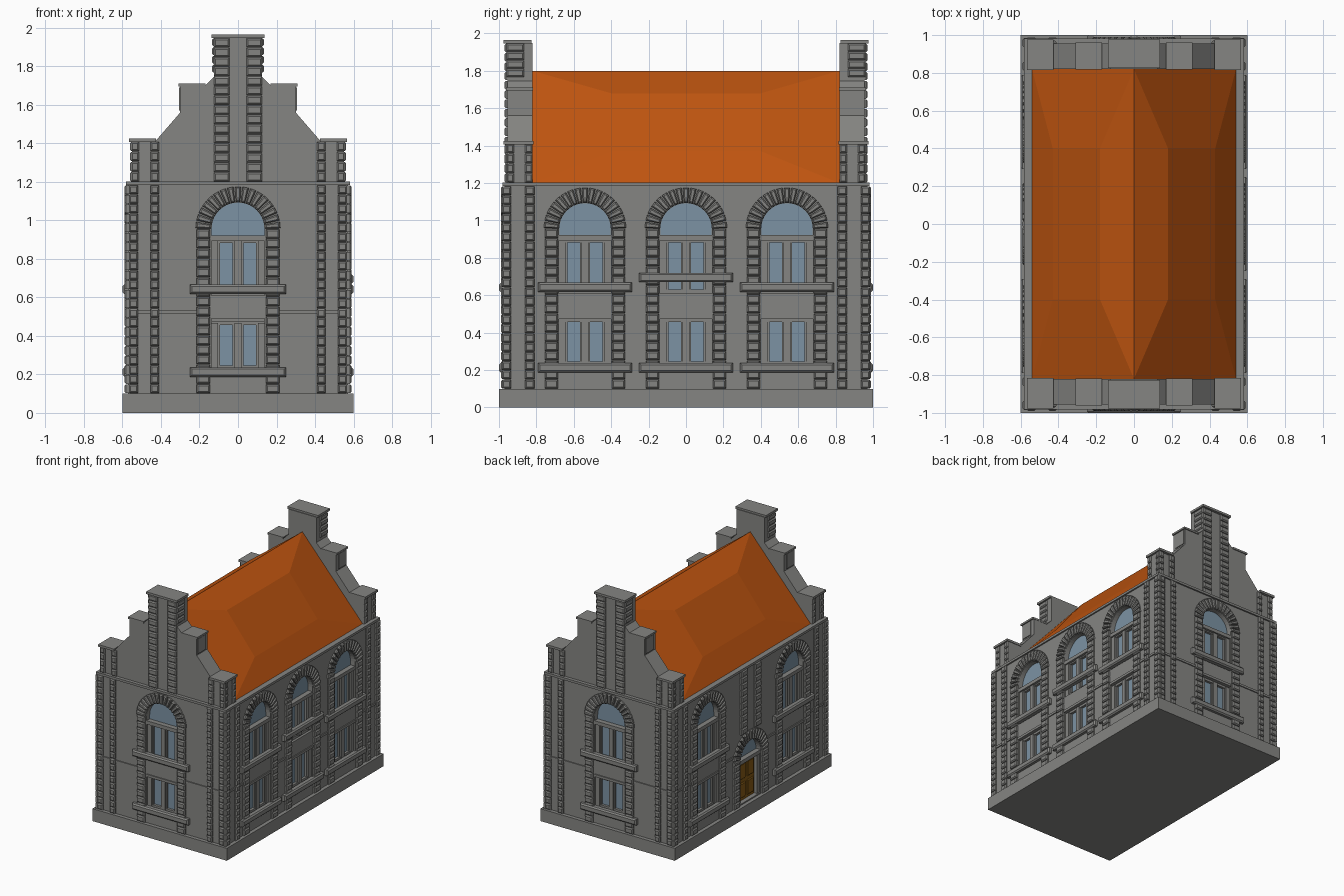
import bpy, bmesh, math
from mathutils import Matrix, Vector

if "Cube" in bpy.data.objects:
    bpy.data.objects.remove(bpy.data.objects["Cube"])

WX, WY = 0.57, 0.97          # wall faces


def material(name, c):
    m = bpy.data.materials.new(name)
    m.diffuse_color = (*c, 1)
    m.use_nodes = True
    m.node_tree.nodes["Principled BSDF"].inputs["Base Color"].default_value = m.diffuse_color
    return m


STONE = material("grey_stone", (0.235, 0.235, 0.225))
ROOF = material("orange_tile", (0.52, 0.09, 0.005))
GLASS = material("blue_glass", (0.2, 0.29, 0.37))
WOOD = material("brown_wood", (0.24, 0.105, 0.008))
parts = {}


def part(name, mat):
    """One growing mesh per named part."""
    return parts.setdefault(name, (bmesh.new(), mat))[0]


def prism(bm, M, outer, d0, d1, inner=None, c=0.0):
    """Outline in (u, z) pushed outwards from d0 to d1, with an optional chamfered front."""
    rings = [(outer, d0), (outer, d1 - c if inner else d1)]
    if inner:
        rings.append((inner, d1))
    vs = [[bm.verts.new(M @ Vector((u, d, z))) for u, z in o] for o, d in rings]
    n = len(outer)
    for a, b in zip(vs, vs[1:]):
        for i in range(n):
            bm.faces.new((a[i], a[(i + 1) % n], b[(i + 1) % n], b[i]))
    bm.faces.new(vs[0])
    bm.faces.new(vs[-1])


def rect(u0, u1, z0, z1):
    return [(u0, z0), (u1, z0), (u1, z1), (u0, z1)]


def box(bm, M, u0, u1, z0, z1, d0, d1, c=0.0):
    u0, u1 = min(u0, u1), max(u0, u1)
    inner = rect(u0 + c, u1 - c, z0 + c, z1 - c) if c else None
    prism(bm, M, rect(u0, u1, z0, z1), d0, d1, inner, c)


def column(M, u0, u1, z0, z1, d1, name, pitch=0.05):
    """Stack of chamfered stone blocks."""
    n = max(1, round((z1 - z0) / pitch))
    h = (z1 - z0) / n
    for i in range(n):
        box(part(name, STONE), M, u0, u1, z0 + i * h + 0.002, z0 + (i + 1) * h - 0.002, -0.01, d1, 0.008)


def sector(u, z, r0, r1, a0, a1):
    return [(u + r * math.cos(a), z + r * math.sin(a)) for r, a in ((r0, a0), (r1, a0), (r1, a1), (r0, a1))]


def arch(M, u, z, n=17):
    """Ring of wedge stones."""
    st = math.pi / n
    for i in range(n):
        a0, a1 = (i + 0.1) * st, (i + 0.9) * st
        prism(part("arch_stones", STONE), M, sector(u, z, 0.14, 0.22, a0, a1), -0.01, 0.02,
              sector(u, z, 0.148, 0.212, a0 + 0.035, a1 - 0.035), 0.008)


def arched(u, z0, zc, r, n=20):
    return [(u - r, z0), (u + r, z0)] + [(u + r * math.cos(math.pi * i / n), zc + r * math.sin(math.pi * i / n))
                                         for i in range(n + 1)]


def casement(M, u, z0, z1):
    """Two panes with stone frame and mullion."""
    fr, gl = part("window_frames", STONE), part("window_glass", GLASS)
    box(gl, M, u - 0.12, u + 0.12, z0, z1, -0.047, -0.04)
    box(fr, M, u - 0.018, u + 0.018, z0, z1, -0.045, -0.012)
    for s in (-1, 1):
        box(fr, M, u + s * 0.103, u + s * 0.14, z0, z1, -0.045, -0.012)
        for e in (0.022, 0.099):
            box(fr, M, u + s * e - 0.006, u + s * e + 0.006, z0, z1, -0.045, -0.025)
    for a, b in ((z0 - 0.01, z0 + 0.012), (z1 - 0.012, z1 + 0.01)):
        box(fr, M, u - 0.14, u + 0.14, a, b, -0.045, -0.02)


def window_bay(M, u, raised=False):
    """Two storeys of window under one stone arch."""
    cut, fr, sill = part("cutter", STONE), part("window_frames", STONE), part("sills", STONE)
    prism(cut, M, arched(u, 0.61, 0.955, 0.138), -0.045, 0.05)
    box(cut, M, u - 0.138, u + 0.138, 0.21, 0.478, -0.045, 0.05)
    prism(part("window_glass", GLASS), M, arched(u, 0.915, 0.955, 0.137), -0.047, -0.04)
    casement(M, u, 0.235, 0.468)
    casement(M, u, 0.62, 0.895)
    box(fr, M, u - 0.138, u + 0.138, 0.893, 0.922, -0.045, 0.0)
    box(fr, M, u - 0.138, u + 0.138, 0.474, 0.494, -0.045, 0.008)
    for s in (-1, 1):
        column(M, u + s * 0.145, u + s * 0.215, 0.1, 0.955, 0.02, "window_pillars")
    arch(M, u, 0.955)
    zs = 0.67 if raised else 0.617
    for z in (0.187, zs):
        box(sill, M, u - 0.25, u + 0.25, z, z + 0.05, -0.01, 0.03, 0.01)


def door_bay(M):
    """Arched doorway with paired block columns above."""
    prism(part("cutter", STONE), M, arched(0, 0.11, 0.45, 0.138), -0.045, 0.05)
    prism(part("window_glass", GLASS), M, arched(0, 0.44, 0.45, 0.137), -0.047, -0.04)
    box(part("window_frames", STONE), M, -0.138, 0.138, 0.425, 0.455, -0.045, 0.0)
    door = part("door", WOOD)
    box(door, M, -0.11, 0.11, 0.105, 0.43, -0.047, -0.035)
    for s in (-1, 1):
        box(part("window_frames", STONE), M, s * 0.105, s * 0.14, 0.105, 0.43, -0.045, -0.01)
        for z0, z1 in ((0.13, 0.25), (0.28, 0.405)):
            box(door, M, s * 0.012, s * 0.092, z0, z1, -0.036, -0.027, 0.006)
        column(M, s * 0.145, s * 0.215, 0.1, 0.45, 0.02, "window_pillars")
        column(M, s * 0.05, s * 0.125, 0.67, 1.185, 0.02, "pilasters")
    arch(M, 0, 0.45)


def facade(angle, dist):
    return Matrix.Rotation(angle, 4, 'Z') @ Matrix.Translation((0, dist, 0))


ID = Matrix.Identity(4)
# plinth, body, cornice
box(part("plinth", STONE), ID, -0.6, 0.6, 0, 0.1, -1, 1)
box(part("walls", STONE), ID, -WX, WX, 0.1, 1.19, -WY, WY)
box(part("cornice", STONE), ID, -0.582, 0.582, 1.183, 1.202, -0.982, 0.982)

# short ends with stepped gables
half = [(0.55, 1.2), (0.55, 1.41), (0.43, 1.41), (0.3, 1.56), (0.3, 1.7), (0.17, 1.7), (0.125, 1.745), (0.125, 1.95)]
outline = half + [(-x, z) for x, z in reversed(half)]
for ang in (0, math.pi):
    M = facade(ang, WY)
    window_bay(M, 0)
    prism(part("gables", STONE), M, outline, -0.15, -0.015)
    G = facade(ang, WY - 0.015)
    caps = part("gable_caps", STONE)
    box(caps, M, -0.137, 0.137, 1.947, 1.965, -0.145, 0.006)
    for s in (-1, 1):
        column(M, s * 0.41, s * 0.455, 0.1, 1.183, 0.02, "corner_quoins")
        column(M, s * 0.52, s * 0.567, 0.1, 1.183, 0.02, "corner_quoins")
        column(G, s * 0.41, s * 0.455, 1.2, 1.41, 0.016, "gable_quoins")
        column(G, s * 0.515, s * 0.557, 1.2, 1.41, 0.016, "gable_quoins")
        column(G, s * 0.045, s * 0.125, 1.2, 1.947, 0.016, "gable_pilasters")
        box(part("string_course", STONE), M, s * 0.215, s * 0.57, 0.515, 0.533, -0.01, 0.008)
        box(caps, M, s * 0.425, s * 0.566, 1.407, 1.425, -0.155, 0.006)
        box(caps, M, s * 0.17, s * 0.31, 1.695, 1.71, -0.152, -0.008)

# long sides
for ang in (math.pi / 2, -math.pi / 2):
    M = facade(ang, WX)
    for u in (-0.54, 0.54):
        window_bay(M, u)
    if ang < 0:
        window_bay(M, 0, True)
    else:
        door_bay(M)
    G, T, P = facade(ang, 0.55), facade(ang, 0.125), facade(ang, 0.3)
    for s in (-1, 1):
        column(M, s * 0.81, s * 0.86, 0.1, 1.183, 0.02, "corner_quoins")
        column(M, s * 0.935, s * 0.985, 0.1, 1.183, 0.02, "corner_quoins")
        column(G, s * 0.82, s * 0.86, 1.2, 1.41, 0.012, "gable_quoins")
        column(G, s * 0.92, s * 0.96, 1.2, 1.41, 0.012, "gable_quoins")
        column(T, s * 0.865, s * 0.96, 1.765, 1.947, 0.01, "gable_pilasters")
        box(part("gable_caps", STONE), P, s * 0.85, s * 0.945, 1.57, 1.69, -0.01, 0.006)
        for a, b in ((0.215, 0.325), (0.755, 0.97)):
            box(part("string_course", STONE), M, s * a, s * b, 0.515, 0.533, -0.01, 0.008)

# roof: straight at the gables, bulging outwards in the middle
bm = part("roof", ROOF)
R = {}
for y, (mx, mz, lx, lz) in ((-0.4, (0.18, 1.68, 0.43, 1.37)), (0.4, (0.18, 1.68, 0.43, 1.37))):
    e = 0.82 if y > 0 else -0.82
    k = y > 0
    R[k, 0] = bm.verts.new((0, e, 1.8))
    for s in (-1, 1):
        R[k, s, 1] = bm.verts.new((s * mx, y, mz))
        R[k, s, 2] = bm.verts.new((s * lx, y, lz))
        R[k, s, 3] = bm.verts.new((s * 0.54, e, 1.2))
for s in (-1, 1):
    bm.faces.new((R[0, 0], R[1, 0], R[1, s, 1], R[0, s, 1]))
    bm.faces.new((R[0, s, 1], R[1, s, 1], R[1, s, 2], R[0, s, 2]))
    bm.faces.new((R[0, s, 2], R[1, s, 2], R[1, s, 3], R[0, s, 3]))
    for k in (0, 1):
        bm.faces.new((R[k, 0], R[k, s, 1], R[k, s, 2], R[k, s, 3]))
for k in (0, 1):
    bm.faces.new((R[k, 0], R[k, 1, 3], R[k, -1, 3]))
bm.faces.new((R[0, 1, 3], R[1, 1, 3], R[1, -1, 3], R[0, -1, 3]))

# meshes to objects
objs = {}
for name, (bm, mat) in parts.items():
    bmesh.ops.recalc_face_normals(bm, faces=bm.faces[:])
    me = bpy.data.meshes.new(name)
    bm.to_mesh(me)
    bm.free()
    me.materials.append(mat)
    objs[name] = bpy.data.objects.new(name, me)
    bpy.context.scene.collection.objects.link(objs[name])

# cut the window and door recesses into the walls
walls, cutter = objs["walls"], objs["cutter"]
cutter.hide_render = True
mod = walls.modifiers.new("recesses", 'BOOLEAN')
mod.operation, mod.solver, mod.object = 'DIFFERENCE', 'EXACT', cutter
bpy.context.view_layer.update()
cut_mesh = bpy.data.meshes.new_from_object(walls.evaluated_get(bpy.context.evaluated_depsgraph_get()))
walls.modifiers.clear()
walls.data = cut_mesh
bpy.data.objects.remove(cutter)
